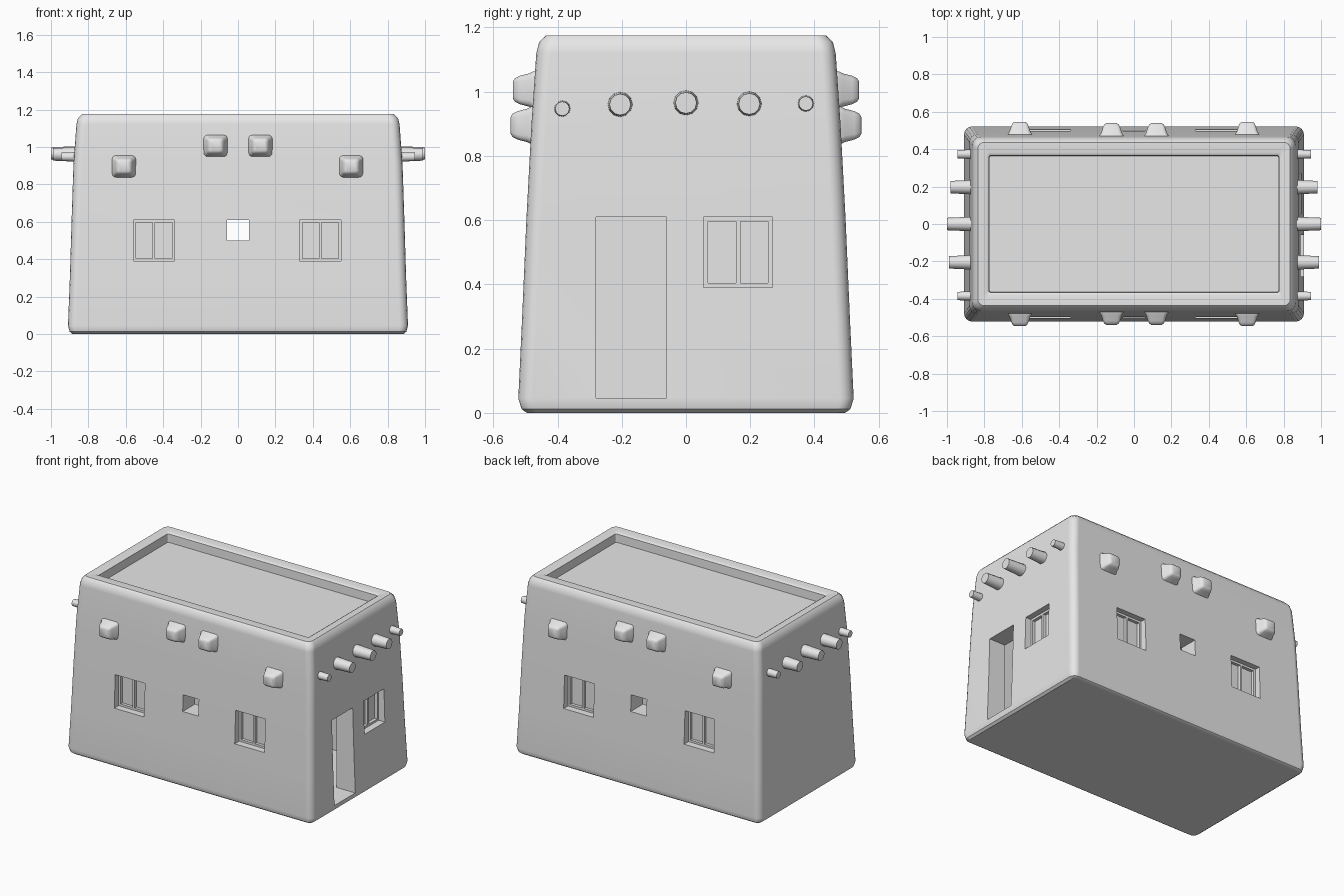
import bpy, bmesh, math
from mathutils import Matrix, Vector

if "Cube" in bpy.data.objects:
    bpy.data.objects.remove(bpy.data.objects["Cube"], do_unlink=True)

clay = bpy.data.materials.new("plain_clay")
clay.diffuse_color = (0.8, 0.8, 0.8, 1)
clay.use_nodes = True
clay.node_tree.nodes["Principled BSDF"].inputs["Base Color"].default_value = (0.8, 0.8, 0.8, 1)


def finish(name, bm, matrix=Matrix()):
    bmesh.ops.recalc_face_normals(bm, faces=bm.faces)
    me = bpy.data.meshes.new(name)
    bm.to_mesh(me)
    bm.free()
    me.transform(matrix)
    me.materials.append(clay)
    ob = bpy.data.objects.new(name, me)
    bpy.context.collection.objects.link(ob)
    return ob


def smooth(ob, angle=40):
    bpy.ops.object.select_all(action='DESELECT')
    ob.select_set(True)
    bpy.context.view_layer.objects.active = ob
    bpy.ops.object.shade_smooth_by_angle(angle=math.radians(angle))


def loft(name, rings, steps=4, matrix=Matrix()):
    """Stack rounded rectangles given as (height, half width, half depth, radius)."""
    bm = bmesh.new()
    loops = []
    for z, hx, hy, r in rings:
        loop = []
        for k, (sx, sy) in enumerate(((1, 1), (-1, 1), (-1, -1), (1, -1))):
            for i in range(steps + 1):
                a = (k + i / steps) * math.pi / 2
                loop.append(bm.verts.new((sx * (hx - r) + r * math.cos(a),
                                          sy * (hy - r) + r * math.sin(a), z)))
        loops.append(loop)
    n = len(loops[0])
    for a, b in zip(loops, loops[1:]):
        for i in range(n):
            j = (i + 1) % n
            bm.faces.new((a[i], a[j], b[j], b[i]))
    bm.faces.new(loops[0])
    bm.faces.new(loops[-1])
    return finish(name, bm, matrix)


def box(name, lo, hi):
    bm = bmesh.new()
    bmesh.ops.create_cube(bm, size=1)
    lo, hi = Vector(lo), Vector(hi)
    for v in bm.verts:
        v.co = [(l + h) / 2 + c * (h - l) for l, h, c in zip(lo, hi, v.co)]
    return finish(name, bm)


# Battered adobe walls, rolled rim and sunken roof
walls = loft("adobe_walls", [
    (0, .885, .495, .03), (.012, .9, .512, .04), (.045, .909, .522, .045),
    (.3, .899, .51, .045), (.6, .89, .497, .045), (.9, .88, .481, .045),
    (1.12, .864, .466, .045), (1.155, .855, .457, .045), (1.175, .835, .437, .035),
    (1.175, .79, .38, .012), (1.165, .775, .366, .008), (1.11, .772, .364, .008)])

# Hollow room, doorway, windows and the through hole
wz = (.39, .61)
cutters = [
    box("room_cutter", (-.77, -.37, .046), (.77, .37, 1.04)),
    box("door_cutter", (.7, -.28, .046), (1.1, -.06, .61)),
    box("side_window_cutter", (.7, .055, wz[0]), (1.1, .27, wz[1])),
    box("hole_cutter", (-.058, -.7, .5), (.058, .7, .61))]
for x in (-.45, .44):
    for s in (-1, 1):
        ys = sorted((s * .3, s * .7))
        cutters.append(box("window_cutter", (x - .11, ys[0], wz[0]), (x + .11, ys[1], wz[1])))

bpy.context.view_layer.objects.active = walls
for c in cutters:
    m = walls.modifiers.new("cut", 'BOOLEAN')
    m.operation, m.solver, m.object = 'DIFFERENCE', 'EXACT', c
    bpy.ops.object.modifier_apply(modifier=m.name)
    bpy.data.objects.remove(c, do_unlink=True)
smooth(walls, 35)
walls.modifiers.new("even_shading", 'WEIGHTED_NORMAL').keep_sharp = True


# Windows: pane, surrounding frame and centre bar, made facing -y then turned
def window(name, centre, half, angle):
    turn = Matrix.Translation(centre) @ Matrix.Rotation(angle, 4, 'Z')
    h, t, d = .11, .014, .02
    parts = {
        "pane": ((-half, 0, -h), (half, .02, h)),
        "frame_left": ((half - t, -d, -h), (half, 0, h)),
        "frame_right": ((-half, -d, -h), (-half + t, 0, h)),
        "frame_top": ((-half + t, -d, h - t), (half - t, 0, h)),
        "frame_bottom": ((-half + t, -d, -h), (half - t, 0, -h + t)),
        "centre_bar": ((-t / 2, -d, -h + t), (t / 2, 0, h - t))}
    for part, (lo, hi) in parts.items():
        box(name + "_" + part, lo, hi).data.transform(turn)


for x in (-.45, .44):
    window("front_window", (x, -.44, .5), .11, 0)
    window("back_window", (x, .44, .5), .11, math.pi)
window("side_window", (.83, .1625, .5), .1075, math.pi / 2)

# Soft clay stubs on the front and back walls
for x, z, y in ((-.61, .895, .48), (-.12, 1.005, .473), (.12, 1.005, .473), (.605, .895, .48)):
    for s, side in ((-1, "front"), (1, "back")):
        place = Matrix.Translation((x, s * y, z)) @ Matrix.Rotation(-s * math.pi / 2, 4, 'X')
        stub = loft(side + "_stub", [
            (-.03, .068, .062, .02), (.003, .063, .058, .02), (.014, .056, .052, .02),
            (.045, .046, .044, .016), (.06, .038, .036, .014), (.066, .028, .026, .01)],
            3, place)
        smooth(stub, 60)

# Roof beams poking out of both ends
for y, z, r, tip in ((-.385, .947, .026, .945), (-.205, .96, .039, .99), (0, .965, .039, 1),
                     (.197, .962, .039, .98), (.373, .963, .026, .945)):
    for s, side in ((-1, "right"), (1, "left")):
        bm = bmesh.new()
        length = tip - .82
        bmesh.ops.create_cone(bm, cap_ends=True, segments=12, radius1=r * 1.05,
                              radius2=r * .85, depth=length)
        place = Matrix.Translation((s * (tip - length / 2), y, z)) @ Matrix.Rotation(s * math.pi / 2, 4, 'Y')
        smooth(finish(side + "_beam", bm, place))
